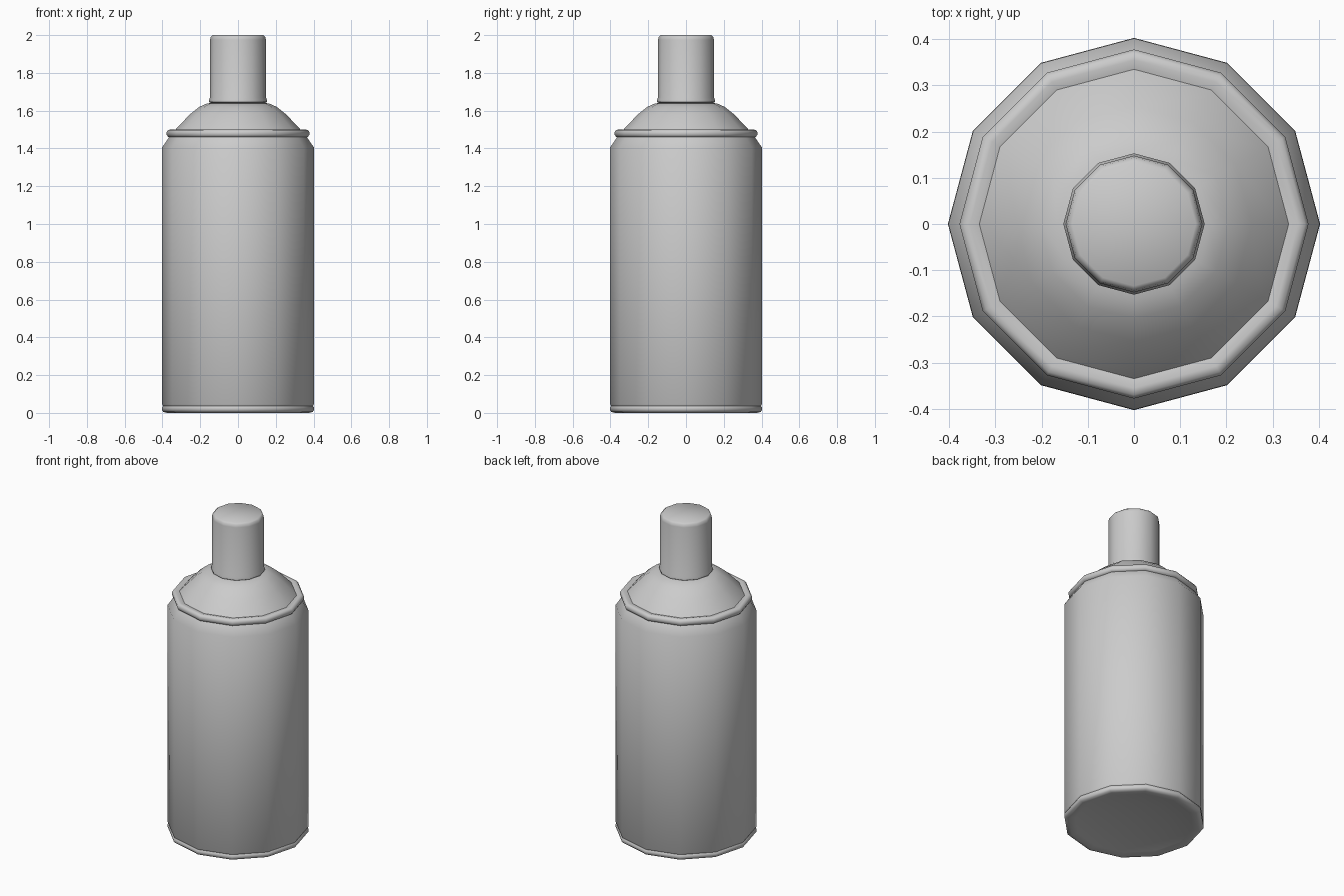
import bpy, bmesh, math

if "Cube" in bpy.data.objects:
    bpy.data.objects.remove(bpy.data.objects["Cube"])

SIDES = 12


def lathe(name, profile, angle=50):
    """Revolve (radius, z) points around the z axis; radius 0 makes a pole."""
    bm = bmesh.new()
    rings = []
    for r, z in profile:
        if r == 0:
            rings.append([bm.verts.new((0, 0, z))] * SIDES)
        else:
            rings.append([bm.verts.new((r * math.cos(2 * math.pi * i / SIDES),
                                        r * math.sin(2 * math.pi * i / SIDES), z))
                          for i in range(SIDES)])
    for a, b in zip(rings, rings[1:]):
        for i in range(SIDES):
            j = (i + 1) % SIDES
            bm.faces.new(list(dict.fromkeys((a[i], a[j], b[j], b[i]))))
    bmesh.ops.recalc_face_normals(bm, faces=bm.faces)
    mesh = bpy.data.meshes.new(name)
    bm.to_mesh(mesh)
    bm.free()
    obj = bpy.data.objects.new(name, mesh)
    bpy.context.collection.objects.link(obj)
    bpy.ops.object.select_all(action='DESELECT')
    obj.select_set(True)
    bpy.context.view_layer.objects.active = obj
    bpy.ops.object.shade_smooth_by_angle(angle=math.radians(angle))
    return obj


# Can: dished base, bottom bead, straight wall, rolled collar and domed shoulder
lathe("can_body", [
    (0, 0.035), (0.2, 0.027), (0.34, 0.008), (0.375, 0.0), (0.395, 0.005),
    (0.403, 0.015), (0.403, 0.028), (0.397, 0.037), (0.402, 0.045),
    (0.402, 1.405), (0.365, 1.46),
    (0.372, 1.463), (0.378, 1.473), (0.378, 1.487), (0.37, 1.498),
    (0.355, 1.5), (0.335, 1.495), (0.322, 1.51),
    (0.255, 1.58), (0.205, 1.62), (0.165, 1.638), (0.12, 1.643), (0, 1.643)])

# Spray cap with a small lip at its foot and a rounded top edge
lathe("spray_cap", [
    (0, 1.641), (0.145, 1.641), (0.153, 1.646), (0.153, 1.658), (0.148, 1.67),
    (0.148, 1.975), (0.144, 1.992), (0.134, 2.0), (0, 2.0)])
